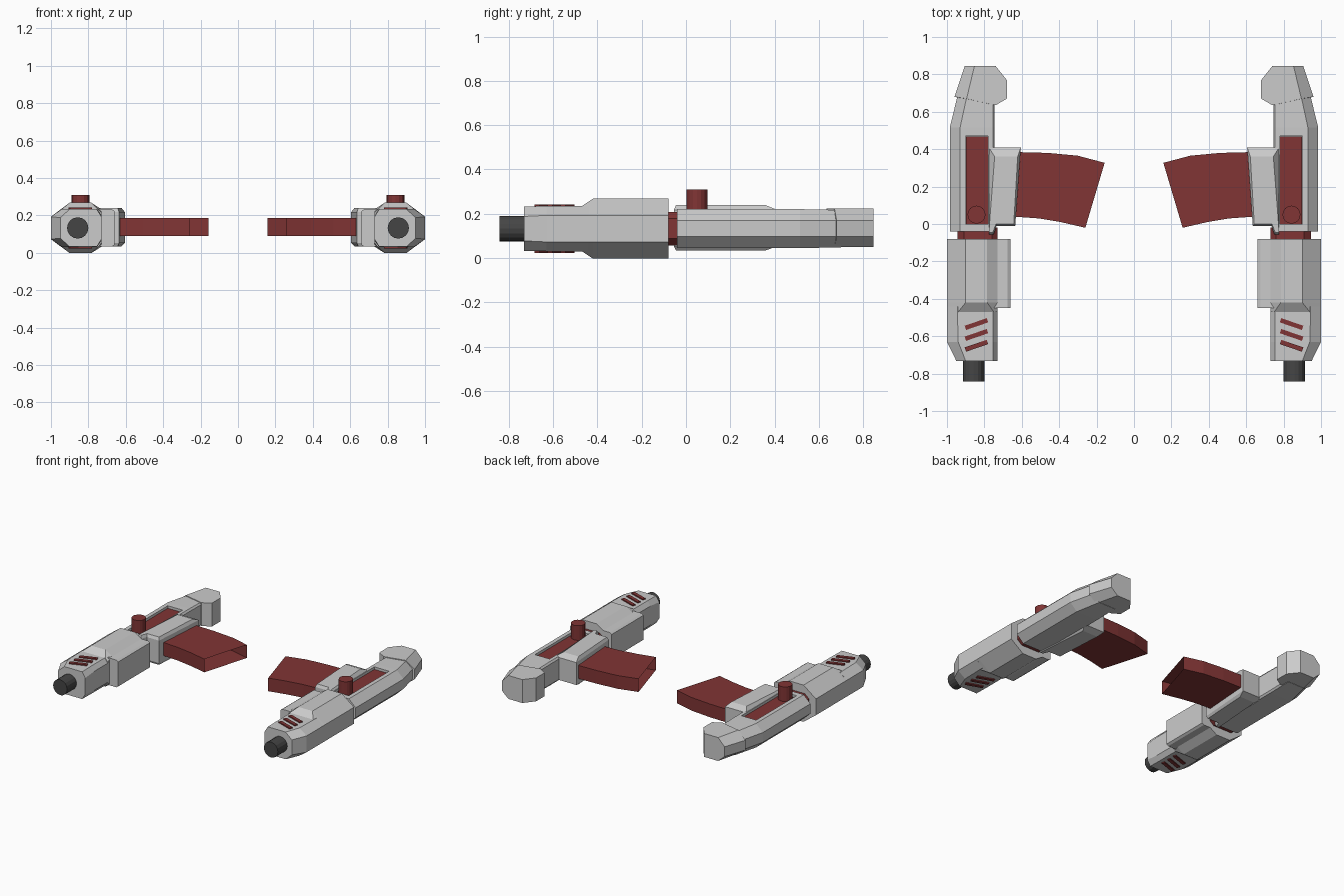
import bpy, bmesh
from math import radians
from mathutils import Matrix

if "Cube" in bpy.data.objects:
    bpy.data.objects.remove(bpy.data.objects["Cube"])


def material(name, color):
    m = bpy.data.materials.new(name)
    m.diffuse_color = color
    m.use_nodes = True
    m.node_tree.nodes["Principled BSDF"].inputs["Base Color"].default_value = m.diffuse_color
    return m


RED = material("dark_red", (0.22, 0.035, 0.035, 1))
DARK = material("dark_grey", (0.06, 0.06, 0.06, 1))
CX, CZ = 0.857, 0.133          # barrel axis


def finish(name, bm, mat=None, mirror=True):
    bmesh.ops.recalc_face_normals(bm, faces=bm.faces)
    me = bpy.data.meshes.new(name)
    bm.to_mesh(me)
    bm.free()
    ob = bpy.data.objects.new(name, me)
    bpy.context.collection.objects.link(ob)
    if mat:
        me.materials.append(mat)
    if mirror:
        add_mirror(ob)
    return ob


def add_mirror(ob):
    m = ob.modifiers.new("other_side", 'MIRROR')
    m.use_mirror_merge = False


def loft(name, rings, mat=None, mirror=True, open_end=False):
    """Skin a list of equal-length rings of points and cap the ends."""
    bm = bmesh.new()
    vs = [[bm.verts.new(p) for p in r] for r in rings]
    n = len(vs[0])
    for a, b in zip(vs, vs[1:]):
        for i in range(n):
            j = (i + 1) % n
            bm.faces.new((a[i], a[j], b[j], b[i]))
    bm.faces.new(vs[0])
    if not open_end:
        bm.faces.new(vs[-1])
    return finish(name, bm, mat, mirror)


def section(y, x0, t0, t1, x1, top, shoulder0, shoulder1):
    """Octagonal cross-section, symmetric about the barrel height."""
    up = [(x0, shoulder0), (t0, top), (t1, top), (x1, shoulder1)]
    return ([(x, y, CZ + h) for x, h in up] +
            [(x, y, CZ - h) for x, h in reversed(up)])


def box(name, x0, x1, y0, y1, z0, z1, mat=None, mirror=True, turn=0):
    bm = bmesh.new()
    m = (Matrix.Translation(((x0 + x1) / 2, (y0 + y1) / 2, (z0 + z1) / 2))
         @ Matrix.Rotation(turn, 4, 'Z')
         @ Matrix.Diagonal((x1 - x0, y1 - y0, z1 - z0, 1)))
    bmesh.ops.create_cube(bm, size=1, matrix=m)
    return finish(name, bm, mat, mirror)


def cylinder(name, r, depth, matrix, mat, sides=16):
    bm = bmesh.new()
    bmesh.ops.create_cone(bm, cap_ends=True, segments=sides, radius1=r,
                          radius2=r, depth=depth, matrix=matrix)
    return finish(name, bm, mat)


# Barrel
cylinder("barrel", 0.057, 0.16, Matrix.Translation((CX, -0.762, CZ))
         @ Matrix.Rotation(radians(90), 4, 'X'), DARK)

# Nose with tapered outer front corner, then front body
loft("nose", [
    section(-0.732, 0.73, 0.755, 0.90, 0.95, 0.10, 0.06, 0.055),
    section(-0.63, 0.73, 0.755, 0.94, 1.0, 0.102, 0.07, 0.06),
    section(-0.44, 0.73, 0.755, 0.945, 1.0, 0.102, 0.07, 0.06)])
loft("front_body", [
    section(-0.47, 0.73, 0.75, 0.94, 1.0, 0.102, 0.08, 0.06),
    section(-0.42, 0.73, 0.785, 0.90, 1.0, 0.135, 0.10, 0.06),
    section(-0.08, 0.73, 0.785, 0.90, 1.0, 0.135, 0.10, 0.06)])
loft("front_side_block", [
    section(y, 0.66, 0.675, 0.74, 0.77, 0.10, 0.09, 0.10)
    for y in (-0.45, -0.08)])

# Slanted vents on top and underside of the nose
for i in range(3):
    y = -0.535 - 0.058 * i
    box(f"vent_{i + 1}", 0.78, 0.905, y - 0.012, y + 0.012, 0.024, 0.243,
        RED, turn=radians(-19))

# Red joint between the front and rear halves
loft("joint", [
    section(y, 0.73, 0.76, 0.91, 0.945, 0.075, 0.05, 0.045)
    for y in (-0.12, -0.02)], RED)

# Rear body with slot cut in its top
rear = loft("rear_body", [
    section(-0.04, 0.745, 0.755, 0.93, 0.985, 0.088, 0.075, 0.036),
    section(0.515, 0.745, 0.755, 0.93, 0.985, 0.088, 0.075, 0.036),
    section(0.70, 0.745, 0.755, 0.89, 0.94, 0.084, 0.072, 0.036)], mirror=False)
cutter = box("slot_cutter", 0.78, 0.90, 0.0, 0.47, 0.192, 0.3, mirror=False)
cutter.hide_render = True
cutter.hide_viewport = True
cut = rear.modifiers.new("slot", 'BOOLEAN')
cut.object = cutter
cut.solver = 'EXACT'
add_mirror(rear)
box("slot_strip", 0.781, 0.899, 0.001, 0.469, 0.17, 0.203, RED)

# Bolt knob standing in the slot
cylinder("bolt_knob", 0.048, 0.13, Matrix.Translation((0.842, 0.05, 0.245)), RED)

# Hooked butt at the rear end
flat = [(0.74, 0.635), (0.68, 0.67), (0.68, 0.77), (0.74, 0.845),
        (0.853, 0.845), (0.895, 0.67)]
wide = flat[:4] + [(0.905, 0.845), (0.96, 0.68)]
loft("rear_butt", [[(x, y, CZ + h) for x, y in ring] for ring, h in
                   ((flat, -0.082), (wide, -0.036), (wide, 0.036), (flat, 0.09))])

# Magazine holder
edge = [(0.776, -0.055), (0.75, -0.055), (0.735, -0.01), (0.635, -0.01),
        (0.605, 0.41), (0.776, 0.41)]
inset = [(0.776, -0.045), (0.755, -0.045), (0.738, 0.0), (0.643, 0.0),
         (0.622, 0.36), (0.745, 0.36)]
loft("magazine_holder", [[(x, y, CZ + h) for x, y in ring] for ring, h in
                         ((inset, -0.098), (edge, -0.08), (edge, 0.085), (inset, 0.106))])

# Curved magazine, hollow at its inner end
curve = [((0.65, 0.385), (0.65, 0.04)), ((0.46, 0.38), (0.51, 0.03)),
         ((0.30, 0.365), (0.39, 0.01)), ((0.157, 0.327), (0.26, -0.02))]
loft("magazine", [[(*a, 0.09), (*b, 0.09), (*b, 0.187), (*a, 0.187)]
                  for a, b in curve], RED, open_end=True)
